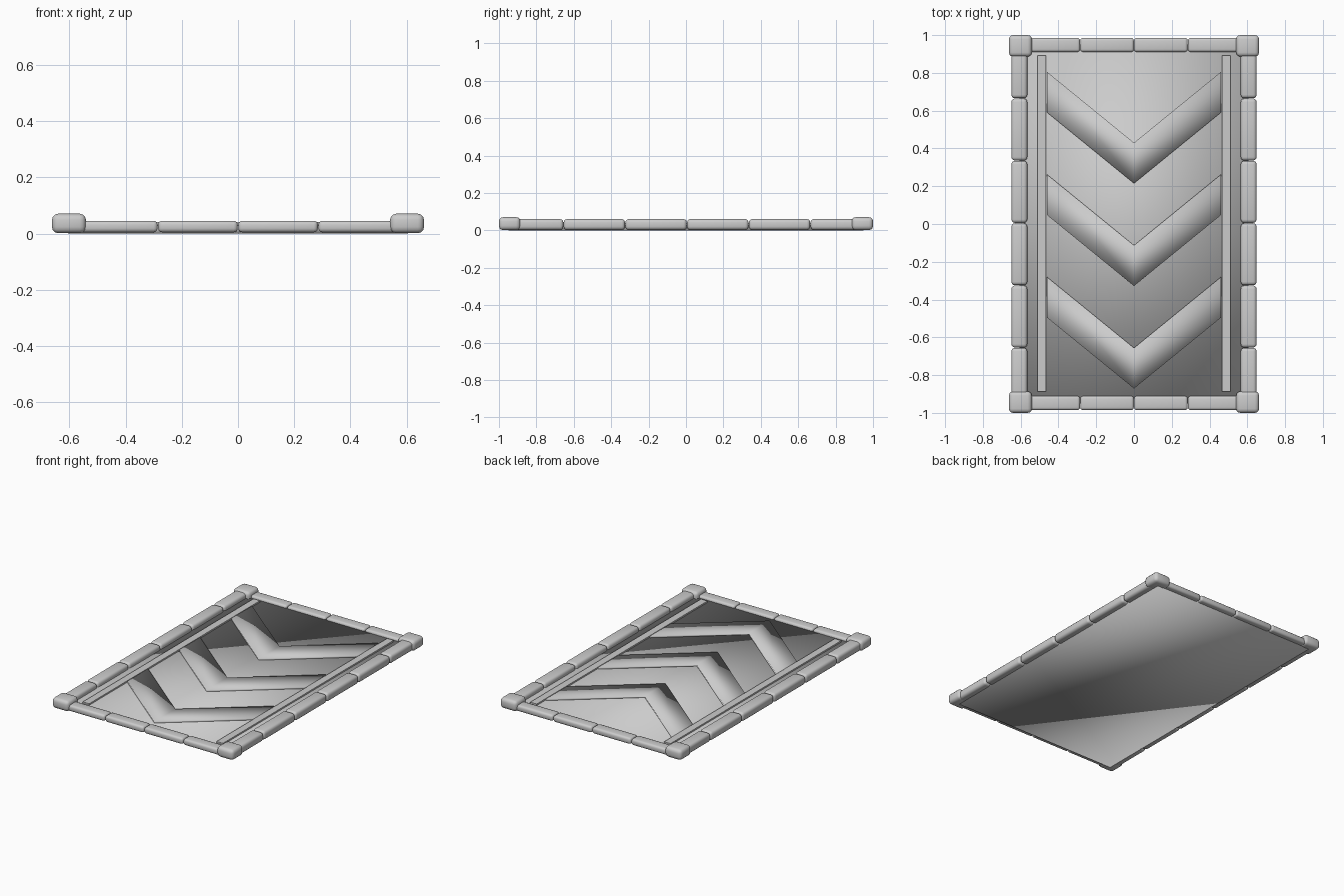
import bpy, bmesh

if "Cube" in bpy.data.objects:
    bpy.data.objects.remove(bpy.data.objects["Cube"])

grey = bpy.data.materials.new("plain_grey")
grey.diffuse_color = (0.6, 0.6, 0.6, 1)
grey.use_nodes = True
grey.node_tree.nodes["Principled BSDF"].inputs["Base Color"].default_value = grey.diffuse_color


def finish(name, bm, smooth=True):
    bmesh.ops.recalc_face_normals(bm, faces=bm.faces)
    mesh = bpy.data.meshes.new(name)
    for f in bm.faces:
        f.smooth = smooth
    bm.to_mesh(mesh)
    bm.free()
    mesh.materials.append(grey)
    obj = bpy.data.objects.new(name, mesh)
    bpy.context.collection.objects.link(obj)
    return obj


def box(name, x0, x1, y0, y1, z0, z1, bevel=0.0, smooth=True):
    bm = bmesh.new()
    bmesh.ops.create_cube(bm, size=1)
    for v in bm.verts:
        v.co = ((x0 + x1) / 2 + v.co.x * (x1 - x0),
                (y0 + y1) / 2 + v.co.y * (y1 - y0),
                (z0 + z1) / 2 + v.co.z * (z1 - z0))
    if bevel:
        bmesh.ops.bevel(bm, geom=bm.edges[:], offset=bevel, segments=3,
                        profile=0.5, affect='EDGES')
    return finish(name, bm, smooth)


def chevron(name, y, z0, z1):
    # V-shaped outline, y is the height of its outer top corner
    pts = [(-0.46, y), (0, y - 0.375), (0.46, y),
           (0.46, y - 0.215), (0, y - 0.59), (-0.46, y - 0.215)]
    bm = bmesh.new()
    low = [bm.verts.new((px, py, z0)) for px, py in pts]
    top = [bm.verts.new((px, py, z1)) for px, py in pts]
    for a, b, c, d in ((0, 1, 4, 5), (1, 2, 3, 4)):
        bm.faces.new([top[i] for i in (a, b, c, d)])
        bm.faces.new([low[i] for i in (d, c, b, a)])
    for i in range(6):
        j = (i + 1) % 6
        bm.faces.new((low[i], low[j], top[j], top[i]))
    return finish(name, bm)


# Base panel
box("base_panel", -0.605, 0.605, -0.95, 0.95, 0.0, 0.03)

# Three raised chevrons pointing to the front
for i in range(3):
    chevron(f"chevron_{i + 1}", 0.805 - 0.543 * i, 0.025, 0.041)

for s, side in ((-1, "left"), (1, "right")):
    # Long thin strip beside the chevrons
    xs = sorted((s * 0.465, s * 0.512))
    box(f"{side}_strip", *xs, -0.888, 0.893, 0.025, 0.04, smooth=False)
    # Long side of the frame, in six bars
    xs = sorted((s * 0.565, s * 0.649))
    for i in range(6):
        y0 = -0.985 + i * 0.33
        box(f"{side}_bar_{i + 1}", *xs, max(y0, -0.97) + 0.001,
            min(y0 + 0.33, 0.97) - 0.001, 0.003, 0.061, 0.018)

for s, end in ((-1, "front"), (1, "back")):
    # Short side of the frame, in four bars
    ys = sorted((s * 0.911, s * 0.985))
    for i in range(4):
        x0 = -0.57 + i * 0.285
        box(f"{end}_bar_{i + 1}", x0 + 0.001, x0 + 0.284, *ys, 0.005, 0.046, 0.014)
    # Corner caps
    for t, side in ((-1, "left"), (1, "right")):
        xs = sorted((t * 0.541, t * 0.662))
        cy = sorted((s * 0.886, s * 1.0))
        box(f"{end}_{side}_corner", *xs, *cy, 0.002, 0.071, 0.022)
